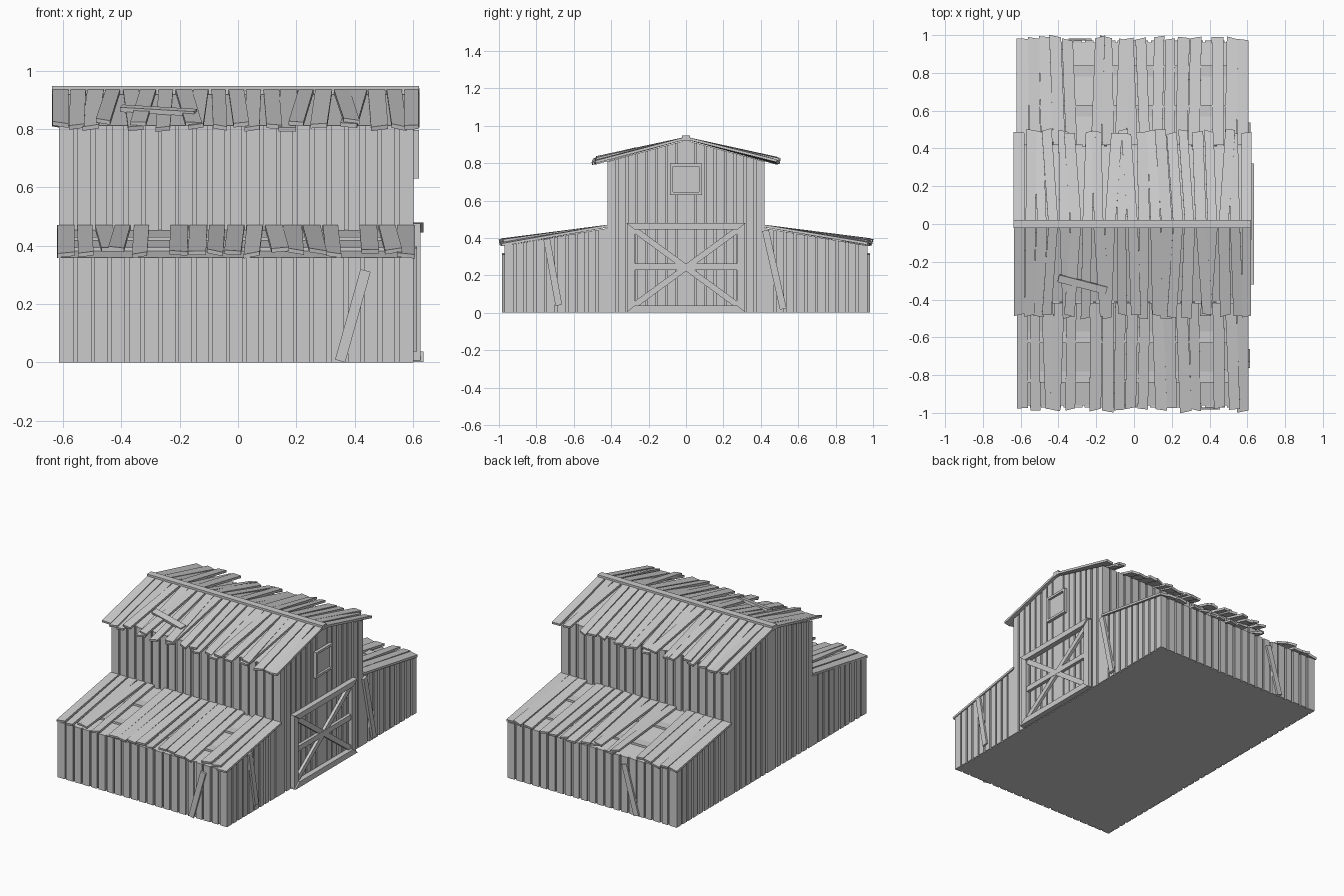
import bpy, bmesh, random
from mathutils import Vector

if "Cube" in bpy.data.objects:
    bpy.data.objects.remove(bpy.data.objects["Cube"])

random.seed(7)
XL, XR = -0.603, 0.590            # core end walls
YM, YO = 0.41, 0.96               # core side walls: tall middle, outer lean-tos
D = 0.011                         # board relief


def prism(bm, pts, off):
    """Extrude a planar outline by an offset vector into a closed solid."""
    off = Vector(off)
    a = [bm.verts.new(Vector(p)) for p in pts]
    b = [bm.verts.new(Vector(p) + off) for p in pts]
    bm.faces.new(a)
    bm.faces.new(b[::-1])
    n = len(a)
    for i in range(n):
        bm.faces.new((a[i], b[i], b[(i + 1) % n], a[(i + 1) % n]))


def beam(bm, p, q, width, off):
    """Board from p to q, given width, thickness along off."""
    p, q = Vector(p), Vector(q)
    side = (q - p).cross(Vector(off)).normalized() * width / 2
    prism(bm, [p - side, q - side, q + side, p + side], off)


def finish(name, bm):
    bmesh.ops.recalc_face_normals(bm, faces=bm.faces)
    me = bpy.data.meshes.new(name)
    bm.to_mesh(me)
    bm.free()
    ob = bpy.data.objects.new(name, me)
    bpy.context.collection.objects.link(ob)
    return ob


def top_mid(y):
    return 0.922 - 0.27 * abs(y)


def top_low(y):
    return 0.452 - 0.17 * (abs(y) - 0.42)


# solid barn core
bm = bmesh.new()
half = [(YO, 0), (YO, top_low(YO)), (YM, top_low(YM)), (YM, top_mid(YM)), (0, top_mid(0))]
outline = half + [(-y, z) for y, z in half[-2::-1]]
prism(bm, [(XL, y, z) for y, z in outline], (XR - XL, 0, 0))
finish("barn_core", bm)


def spans(a, b, n):
    """Board intervals with slightly uneven widths and narrow grooves."""
    step = (b - a) / n
    for i in range(n):
        g0 = 0 if i == 0 else random.uniform(0.004, 0.009)
        g1 = 0 if i == n - 1 else random.uniform(0.004, 0.009)
        yield a + i * step + g0, a + (i + 1) * step - g1


# end wall boards following the gable and lean-to slopes
for name, x, d in (("right_wall_boards", XR, D), ("left_wall_boards", XL, -D)):
    bm = bmesh.new()
    for s in (-1, 1):
        for a, b, n, top in ((0, YM + D, 8, top_mid), (YM + D, YO + D, 10, top_low)):
            for y0, y1 in spans(a, b, n):
                prism(bm, [(x, s * y0, 0), (x, s * y1, 0), (x, s * y1, top(y1)),
                           (x, s * y0, top(y0))], (d, 0, 0))
    finish(name, bm)

# long side wall boards
for s, name in ((-1, "front"), (1, "back")):
    for part, y, z0, z1 in (("lower", YO, 0, top_low(YO)), ("upper", YM, 0.44, top_mid(YM))):
        bm = bmesh.new()
        for x0, x1 in spans(XL - D, XR + D, 21):
            prism(bm, [(x0, s * y, z0), (x1, s * y, z0), (x1, s * y, z1), (x0, s * y, z1)],
                  (0, s * D, 0))
        finish(f"{name}_{part}_wall_boards", bm)


def roof(name, s, x0, x1, n, ya, yb, top, skew, skip=()):
    """Row of crooked shingle boards running down the slope."""
    bm = bmesh.new()
    step = (x1 - x0) / n
    for i in range(n):
        if i in skip:
            continue
        c = x0 + (i + 0.5) * step
        w = step * random.uniform(0.40, 0.49)
        edge = i in (0, n - 1)
        wild = 0 if edge else random.choice((0.15, 0.3, 0.5, 1)) * random.choice((-1, 1)) * skew
        lift, roll = random.uniform(0, 0.012), random.uniform(-0.006, 0.006)
        if abs(wild) == skew:
            lift += 0.010
        y1 = yb + random.uniform(-0.012, 0.012)
        cut = random.uniform(-0.008, 0.008)
        t = top(ya) + 0.004
        e0, e1 = top(y1) + 0.004 + lift + roll, top(y1) + 0.004 + lift - roll
        prism(bm, [(c - w, s * ya, t), (c + w, s * ya, t),
                   (c + wild + w, s * (y1 + cut), e1),
                   (c + wild - w, s * (y1 - cut), e0)], (0, s * 0.003, 0.014))
    finish(name, bm)


for s, name in ((-1, "front"), (1, "back")):
    roof(f"{name}_upper_roof_boards", s, -0.638, 0.625, 21, 0.0, 0.487, top_mid, 0.035)
    roof(f"{name}_lower_roof_boards", s, -0.622, 0.608, 19, 0.415, 0.982, top_low, 0.022, (5, 15))
    # purlins showing through the roof gaps
    bm = bmesh.new()
    for y in (0.60, 0.81):
        beam(bm, (XL, s * y, top_low(y) - 0.004), (XR, s * y, top_low(y) - 0.004), 0.06,
             (0, 0, 0.013))
    finish(f"{name}_roof_purlins", bm)

# ridge cap
bm = bmesh.new()
prism(bm, [(-0.637, y, z) for y, z in ((-0.022, 0.918), (0.022, 0.918), (0.022, 0.948),
                                      (-0.022, 0.948))], (1.257, 0, 0))
finish("ridge_cap", bm)

# loose board on the front roof
bm = bmesh.new()
beam(bm, (-0.40, -0.285, 0.863), (-0.145, -0.35, 0.848), 0.04, (0, -0.004, 0.016))
finish("loose_roof_board", bm)

# barn door: mitred frame, cross braces, middle rail
F = XR + D
bm = bmesh.new()
for z0, z1 in ((0.48, 0.445), (0.002, 0.038)):
    prism(bm, [(F, -0.32, z0), (F, 0.32, z0), (F, 0.275, z1), (F, -0.275, z1)], (0.034, 0, 0))
for s in (-1, 1):
    prism(bm, [(F, s * 0.315, 0.004), (F, s * 0.315, 0.478), (F, s * 0.272, 0.445),
               (F, s * 0.272, 0.038)], (0.025, 0, 0))
finish("door_frame", bm)
bm = bmesh.new()
for s in (-1, 1):
    beam(bm, (F, -0.28, 0.242 - s * 0.205), (F, 0.28, 0.242 + s * 0.205), 0.032, (0.018, 0, 0))
beam(bm, (F, -0.28, 0.245), (F, 0.28, 0.245), 0.034, (0.02, 0, 0))
finish("door_braces", bm)

# loft hatch
bm = bmesh.new()
for s in (-1, 1):
    beam(bm, (F, s * 0.077, 0.63), (F, s * 0.077, 0.797), 0.015, (0.02, 0, 0))
    beam(bm, (F, -0.07, 0.7135 + s * 0.076), (F, 0.07, 0.7135 + s * 0.076), 0.015, (0.02, 0, 0))
beam(bm, (F, -0.07, 0.7135), (F, 0.07, 0.7135), 0.14, (0.005, 0, 0))
finish("loft_hatch", bm)

# leaning planks
for name, p, q, off in (
        ("right_leaning_plank_a", (F, 0.52, 0.02), (F, 0.425, 0.44), (0.016, 0, 0)),
        ("right_leaning_plank_b", (F, -0.68, 0.04), (F, -0.745, 0.395), (0.012, 0, 0)),
        ("front_leaning_plank", (0.35, -YO - D, 0.005), (0.437, -YO - D, 0.315), (0, -0.012, 0)),
        ("back_leaning_plank", (-0.33, YO + D, 0.005), (-0.243, YO + D, 0.315), (0, 0.012, 0))):
    bm = bmesh.new()
    beam(bm, p, q, 0.036, off)
    finish(name, bm)
